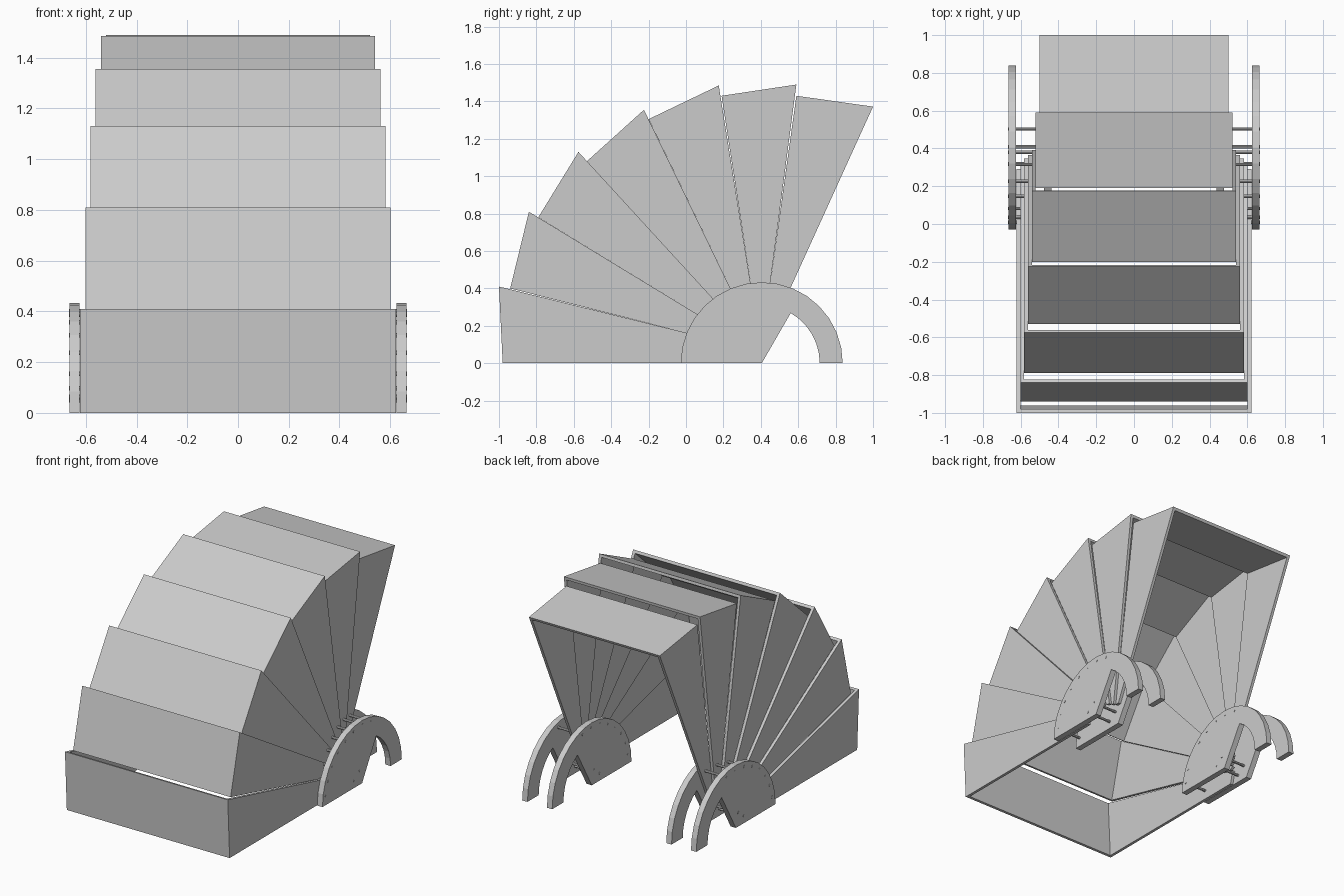
import bpy, bmesh, math
from mathutils import Vector

if "Cube" in bpy.data.objects:
    bpy.data.objects.remove(bpy.data.objects["Cube"])

PIVOT = Vector((0.405, 0.0))


def prism(bm, profile, x0, x1):
    """Extrude a (y, z) outline along x from x0 to x1."""
    a = [bm.verts.new((x0, p[0], p[1])) for p in profile]
    b = [bm.verts.new((x1, p[0], p[1])) for p in profile]
    bm.faces.new(a)
    bm.faces.new(b[::-1])
    n = len(a)
    for i in range(n):
        bm.faces.new((a[i], b[i], b[(i + 1) % n], a[(i + 1) % n]))


def finish(bm, name):
    bmesh.ops.recalc_face_normals(bm, faces=bm.faces)
    me = bpy.data.meshes.new(name)
    bm.to_mesh(me)
    bm.free()
    ob = bpy.data.objects.new(name, me)
    bpy.context.collection.objects.link(ob)
    return ob


def polar(r, deg):
    """Point around the pivot, angle measured up from the front."""
    a = math.radians(deg)
    return PIVOT + Vector((-r * math.cos(a), r * math.sin(a)))


# Canopy hoops: outer edge start and end, and where the side seams meet the hub
starts = [(-0.98, 0), (-0.94, 0.40), (-0.79, 0.78), (-0.53, 1.08),
          (-0.2, 1.305), (0.19, 1.43), (0.59, 1.43)]
ends = [(-1.0, 0.41), (-0.84, 0.81), (-0.575, 1.13), (-0.225, 1.355),
        (0.175, 1.485), (0.59, 1.49), (1.0, 1.372)]
hubs = [(-0.03, 0), (0.0, 0.163), (0.06, 0.262), (0.145, 0.345),
        (0.235, 0.405), (0.345, 0.428), (0.45, 0.428), (0.56, 0.405)]
T = 0.02


def tip(outer, hub):
    o, h = Vector(outer), Vector(hub)
    return h + (h - o).normalized() * 0.30


for i, (s, e) in enumerate(zip(starts, ends)):
    half = 0.622 - i * 0.0203
    s, e = Vector(s), Vector(e)
    t0, t1 = tip(s, hubs[i]), tip(e, hubs[i + 1])
    bm = bmesh.new()
    # two side walls
    for sx in (-1, 1):
        prism(bm, [s, e, t1, t0], sx * half, sx * (half - T))
    # outer wall between them
    ins = [p + (t - p).normalized() * T for p, t in ((s, t0), (e, t1))]
    prism(bm, [s, e, ins[1], ins[0]], -half + T, half - T)
    finish(bm, f"canopy_hoop_{i + 1}")

# Hub plates: a pie piece that runs on into a curved hook at the back
outer = [polar(0.433, 180 * k / 16) for k in range(17)]
inner = [polar(0.31, 180 - 60 * k / 6) for k in range(7)]
plate = outer + inner + [PIVOT]
for side, sx in (("left", -1), ("right", 1)):
    for label, x0, x1 in (("inner", 0.436, 0.476), ("outer", 0.625, 0.665)):
        bm = bmesh.new()
        prism(bm, plate, sx * x0, sx * x1)
        finish(bm, f"hub_plate_{label}_{side}")

    # Stop pins joining each pair of plates
    bm = bmesh.new()
    pins = [polar(0.40, 9 + 13.6 * k) for k in range(8)]
    pins += [polar(0.10, a) for a in (30, 75)]
    for c in pins:
        ring = [c + Vector((math.cos(k * math.pi / 4), math.sin(k * math.pi / 4))) * 0.009
                for k in range(8)]
        prism(bm, ring, sx * 0.434, sx * 0.667)
    finish(bm, f"stop_pins_{side}")
